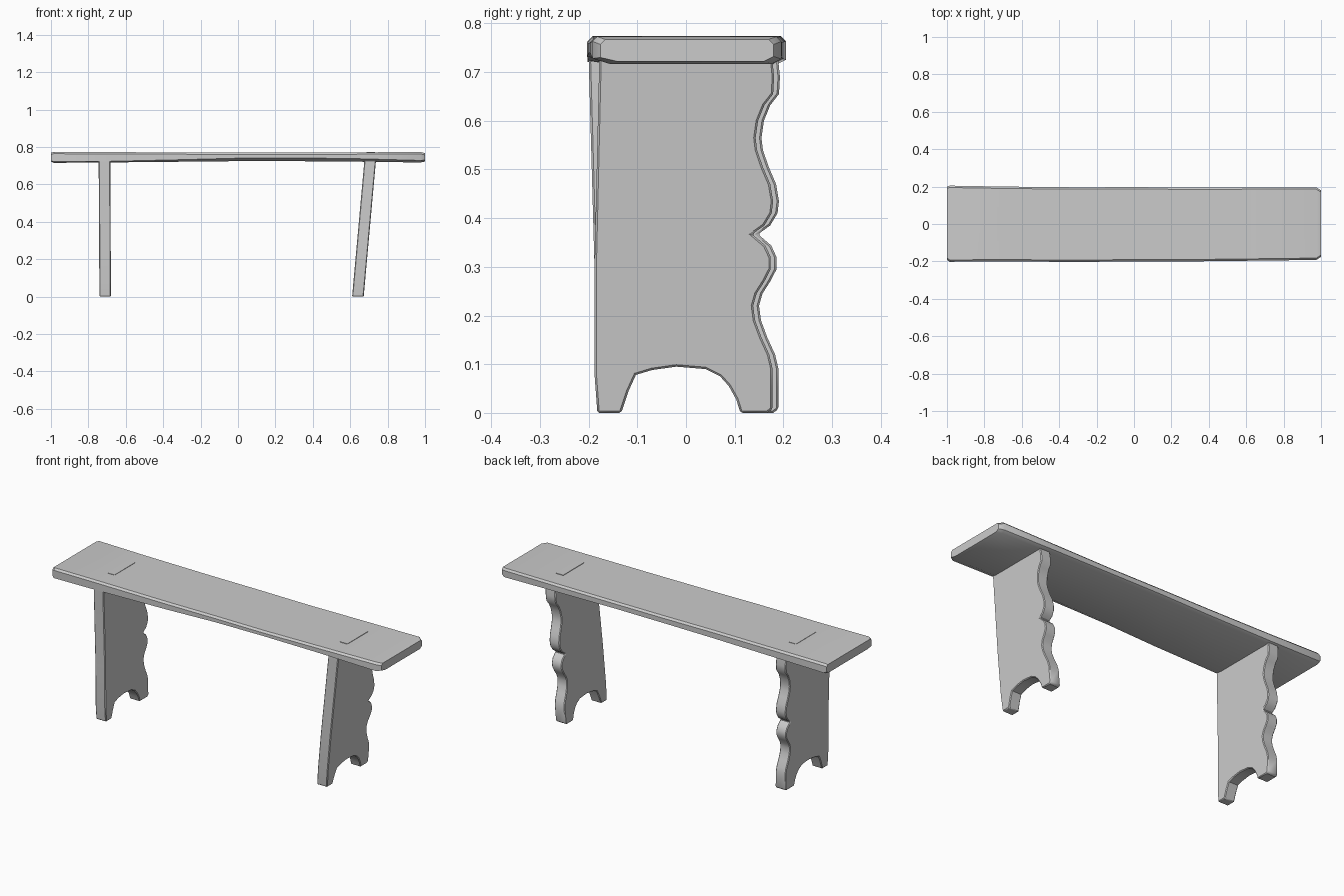
import bpy, bmesh, math


def finish(bm, name, bevel=0.0):
    bmesh.ops.recalc_face_normals(bm, faces=bm.faces)
    if bevel:
        # soften only the hard edges
        hard = [e for e in bm.edges if e.calc_face_angle(0) > math.radians(50)]
        bmesh.ops.bevel(bm, geom=hard, offset=bevel, segments=1, affect='EDGES', clamp_overlap=True)
    mesh = bpy.data.meshes.new(name)
    bm.to_mesh(mesh)
    bm.free()
    mesh.shade_smooth()
    mesh.set_sharp_from_angle(angle=math.radians(35))
    obj = bpy.data.objects.new(name, mesh)
    bpy.context.collection.objects.link(obj)
    return obj


def loft(name, rings, bevel=0.0):
    bm = bmesh.new()
    loops = [[bm.verts.new(p) for p in ring] for ring in rings]
    n = len(loops[0])
    for a, b in zip(loops, loops[1:]):
        for i in range(n):
            j = (i + 1) % n
            bm.faces.new((a[i], a[j], b[j], b[i]))
    bm.faces.new(loops[0])
    bm.faces.new(loops[-1][::-1])
    return finish(bm, name, bevel)


# Seat: worn plank, stations are x, front y, back y, top z, bottom z, front lower edge z
stations = [
    (-1.0, -0.192, 0.200, 0.769, 0.722, 0.726),
    (-0.985, -0.202, 0.205, 0.774, 0.715, 0.721),
    (-0.70, -0.200, 0.200, 0.772, 0.717, 0.723),
    (-0.30, -0.203, 0.196, 0.771, 0.721, 0.732),
    (0.0, -0.200, 0.197, 0.770, 0.724, 0.740),
    (0.30, -0.200, 0.195, 0.769, 0.724, 0.742),
    (0.65, -0.196, 0.196, 0.771, 0.721, 0.737),
    (0.975, -0.192, 0.196, 0.773, 0.717, 0.728),
    (1.0, -0.176, 0.180, 0.767, 0.722, 0.730),
]
loft("seat", [[(x, yf + 0.010, t), (x, yf, t - 0.010), (x, yf, fl), (x, yf + 0.035, b),
               (x, yb - 0.020, b), (x, yb, b + 0.010), (x, yb, t - 0.010), (x, yb - 0.010, t)]
              for x, yf, yb, t, b, fl in stations])

# Leg outline (y, z): scalloped back edge going down, then the foot arch
scallop = [(0.182, 0.73), (0.186, 0.69), (0.184, 0.655), (0.166, 0.632), (0.153, 0.60), (0.148, 0.565),
           (0.151, 0.54), (0.163, 0.505), (0.178, 0.47), (0.184, 0.435), (0.181, 0.41),
           (0.166, 0.385), (0.141, 0.367), (0.168, 0.344), (0.179, 0.32), (0.179, 0.295),
           (0.166, 0.27), (0.150, 0.245), (0.143, 0.22), (0.147, 0.19), (0.160, 0.155),
           (0.176, 0.12), (0.183, 0.09)]
feet = [(0.183, 0.008), (0.172, 0.0), (0.112, 0.0), (0.103, 0.028), (0.088, 0.055), (0.070, 0.075),
        (0.040, 0.090), (-0.02, 0.095), (-0.07, 0.088), (-0.103, 0.078), (-0.118, 0.045),
        (-0.133, 0.0), (-0.182, 0.0)]


def leg(name, foot_x, top_x, front_top, back_shift):
    outline = ([(y + back_shift, z) for y, z in scallop]
               + [(y + (back_shift if y > 0.15 else 0), z) for y, z in feet]
               + [(-0.188, 0.08), (-0.188, 0.30), (front_top, 0.73)])
    rings = []
    for side in (-1, 1):
        rings.append([(foot_x + (top_x - foot_x) * z / 0.72 + side * 0.031, y, z) for y, z in outline])
    return loft(name, rings, 0.004)


leg("left_leg", -0.710, -0.714, -0.200, 0.007)
leg("right_leg", 0.641, 0.706, -0.178, -0.005)

# Tenon ends showing faintly through the seat
for name, x in (("left_tenon", -0.714), ("right_tenon", 0.710)):
    ring = [(x - 0.022, -0.09), (x + 0.022, -0.09), (x + 0.022, 0.09), (x - 0.022, 0.09)]
    loft(name, [[(px, py, z) for px, py in ring] for z in (0.735, 0.774)])
